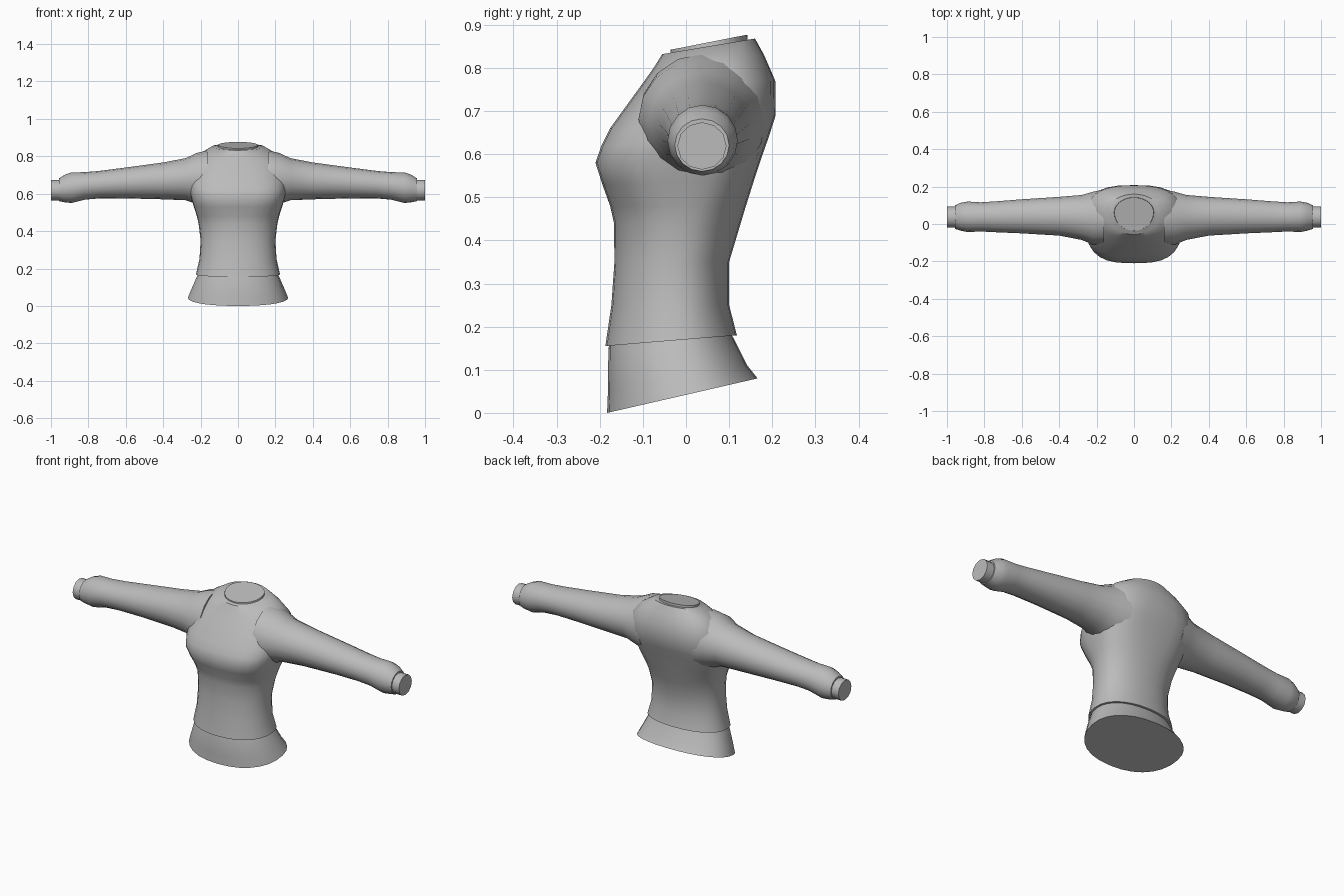
import bpy, bmesh
from math import cos, sin, pi, radians

if "Cube" in bpy.data.objects:
    bpy.data.objects.remove(bpy.data.objects["Cube"], do_unlink=True)

grey = bpy.data.materials.new("plain grey")
grey.use_nodes = True
colour = (0.5, 0.5, 0.5, 1)
grey.diffuse_color = colour
grey.node_tree.nodes["Principled BSDF"].inputs["Base Color"].default_value = colour


def power(v, n):
    return (1 if v >= 0 else -1) * abs(v) ** (2 / n)


def body_ring(zf, zb, w, yf, yb, n=2.2, sides=28):
    """Tilted rounded outline; the widest point sits just behind the middle."""
    yc = yf + (yb - yf) * 0.55
    ring = []
    for i in range(sides):
        a = 2 * pi * i / sides
        c, s = power(cos(a), n), power(sin(a), n)
        y = yc + s * ((yb - yc) if s > 0 else (yc - yf))
        ring.append((w * c, y, zf + (zb - zf) * (y - yf) / (yb - yf)))
    return ring


def arm_ring(x, y0, y1, z0, z1, sides=16):
    """Oval outline across the arm."""
    return [(x, (y0 + y1) / 2 + (y1 - y0) / 2 * cos(2 * pi * i / sides),
             (z0 + z1) / 2 + (z1 - z0) / 2 * sin(2 * pi * i / sides))
            for i in range(sides)]


def loft(name, rings, mirror=False):
    """Skin a closed solid over a list of outlines."""
    bm = bmesh.new()
    rows = [[bm.verts.new(p) for p in r] for r in rings]
    for a, b in zip(rows, rows[1:]):
        for i in range(len(a)):
            j = (i + 1) % len(a)
            bm.faces.new((a[i], a[j], b[j], b[i]))
    bm.faces.new(rows[0])
    bm.faces.new(rows[-1])
    bmesh.ops.recalc_face_normals(bm, faces=bm.faces)
    mesh = bpy.data.meshes.new(name)
    bm.to_mesh(mesh)
    bm.free()
    mesh.materials.append(grey)
    ob = bpy.data.objects.new(name, mesh)
    bpy.context.collection.objects.link(ob)
    bpy.ops.object.select_all(action='DESELECT')
    ob.select_set(True)
    bpy.context.view_layer.objects.active = ob
    bpy.ops.object.shade_smooth_by_angle(angle=radians(42))
    if mirror:
        ob.modifiers.new("Mirror", 'MIRROR')
    return ob


# Flared hips under the shirt
loft("hips", [body_ring(*r) for r in [
    (0.0, 0.08, 0.268, -0.183, 0.166),
    (0.05, 0.11, 0.252, -0.181, 0.142),
    (0.15, 0.17, 0.218, -0.18, 0.112),
    (0.21, 0.21, 0.195, -0.16, 0.09)]])

# Shirt body from hem to collar
loft("shirt_body", [body_ring(*r) for r in [
    (0.155, 0.18, 0.225, -0.187, 0.118),
    (0.25, 0.25, 0.206, -0.173, 0.10),
    (0.35, 0.35, 0.2, -0.166, 0.10),
    (0.44, 0.43, 0.21, -0.167, 0.124),
    (0.48, 0.48, 0.22, -0.176, 0.139, 2.4),
    (0.53, 0.54, 0.238, -0.194, 0.158, 2.7),
    (0.58, 0.6, 0.254, -0.21, 0.178, 2.9),
    (0.62, 0.64, 0.262, -0.196, 0.192, 2.9),
    (0.66, 0.69, 0.265, -0.176, 0.208, 2.7),
    (0.765, 0.77, 0.25, -0.10, 0.207, 2.4),
    (0.80, 0.83, 0.2, -0.075, 0.181, 2.2),
    (0.832, 0.868, 0.14, -0.055, 0.16, 2)]])

# Neck stump rising slightly through the collar
loft("neck", [body_ring(*r) for r in [
    (0.80, 0.84, 0.11, -0.038, 0.145, 2),
    (0.842, 0.877, 0.105, -0.036, 0.142, 2)]])

# Sleeves, flared at the shoulder and gathered at the cuff
loft("sleeves", [arm_ring(*r) for r in [
    (0.16, -0.11, 0.185, 0.53, 0.832),
    (0.22, -0.11, 0.172, 0.545, 0.818),
    (0.28, -0.085, 0.155, 0.565, 0.79),
    (0.40, -0.062, 0.145, 0.57, 0.767),
    (0.60, -0.05, 0.132, 0.575, 0.74),
    (0.74, -0.044, 0.121, 0.575, 0.722),
    (0.82, -0.04, 0.116, 0.568, 0.715),
    (0.89, -0.043, 0.12, 0.55, 0.714),
    (0.925, -0.036, 0.114, 0.554, 0.702),
    (0.957, -0.026, 0.1, 0.56, 0.682)]], mirror=True)

# Flat-ended wrists
loft("wrists", [arm_ring(x, -0.02, 0.094, 0.564, 0.674, 12)
                for x in (0.93, 1.0)], mirror=True)
